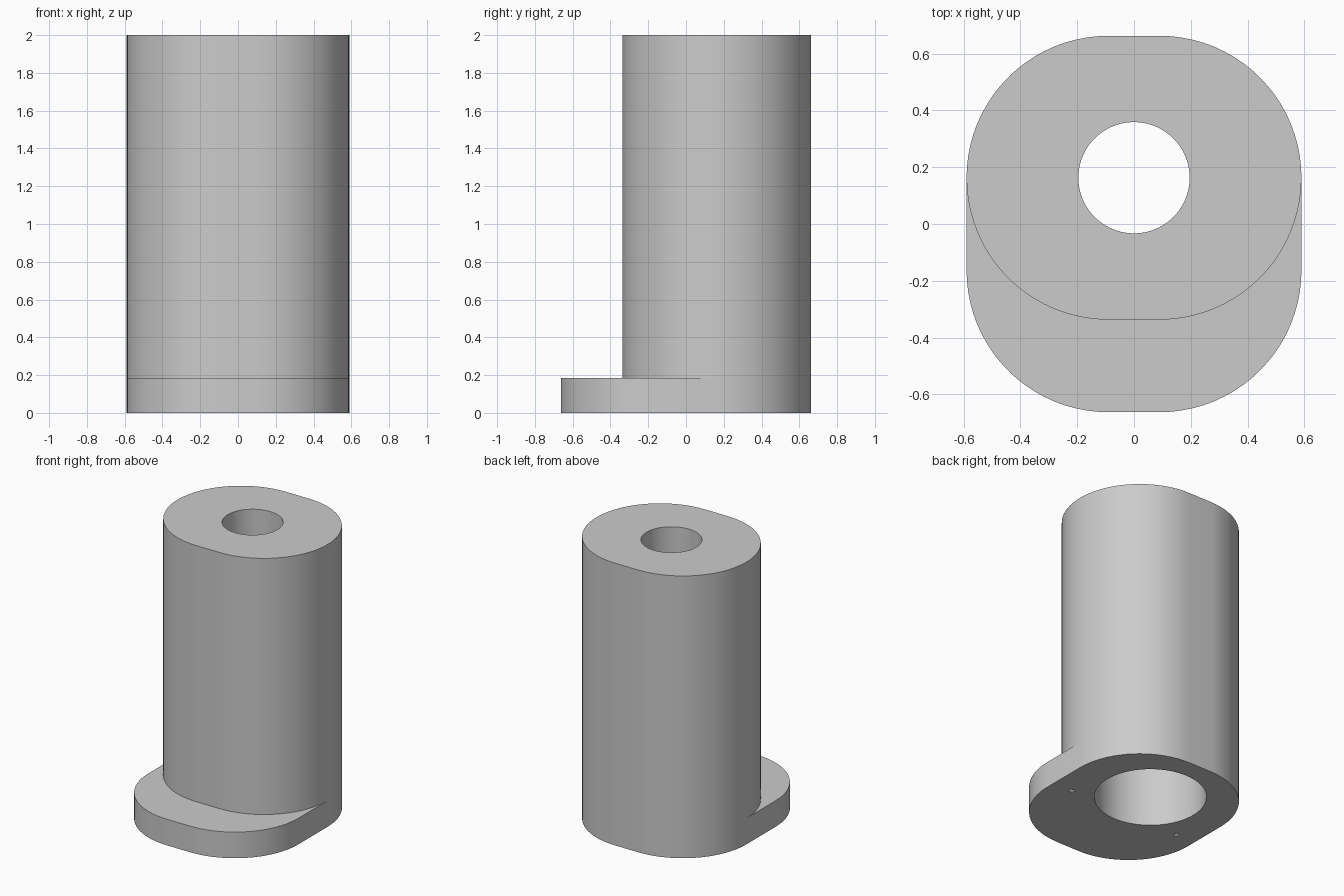
import bpy
import bmesh
from math import cos, sin, pi, radians
from mathutils import Matrix

if "Cube" in bpy.data.objects:
    bpy.data.objects.remove(bpy.data.objects["Cube"], do_unlink=True)

SEGMENTS = 20      # per quarter turn
CENTRE_Y = 0.163   # axis of the post and its bore
HEIGHT = 2.0
FLANGE_TOP = 0.185
BORE_STEP = 1.5    # where the wide bore meets the narrow one
OUTER, FLAT = 0.5, 0.09
NARROW, WIDE = 0.196, 0.36


def ring(bm, z, radius, flat=0.0, front_shift=0.0):
    """Rounded outline; its front half may be moved forward."""
    verts = []
    for quarter in range(4):
        side = 1 if quarter in (0, 3) else -1
        shift = front_shift if quarter >= 2 else 0.0
        for i in range(SEGMENTS + 1):
            a = (quarter + i / SEGMENTS) * pi / 2
            verts.append(bm.verts.new((side * flat + radius * cos(a),
                                       CENTRE_Y - shift + radius * sin(a), z)))
    return verts


def finish(bm, name):
    mesh = bpy.data.meshes.new(name)
    bm.to_mesh(mesh)
    bm.free()
    obj = bpy.data.objects.new(name, mesh)
    bpy.context.collection.objects.link(obj)
    return obj


# Flanged post: loft outside, over the top and back through the stepped bore
bm = bmesh.new()
shift = 2 * CENTRE_Y
rings = [
    ring(bm, 0, OUTER, FLAT, shift),
    ring(bm, FLANGE_TOP, OUTER, FLAT, shift),
    ring(bm, FLANGE_TOP, OUTER, FLAT),
    ring(bm, HEIGHT, OUTER, FLAT),
    ring(bm, HEIGHT, NARROW),
    ring(bm, BORE_STEP, NARROW),
    ring(bm, BORE_STEP, WIDE),
    ring(bm, 0, WIDE),
]
for k, lower in enumerate(rings):
    upper = rings[(k + 1) % len(rings)]
    for i in range(len(lower)):
        j = (i + 1) % len(lower)
        bm.faces.new((lower[i], lower[j], upper[j], upper[i]))
bmesh.ops.remove_doubles(bm, verts=bm.verts, dist=0.0001)
bmesh.ops.dissolve_degenerate(bm, edges=bm.edges, dist=0.0001)
bmesh.ops.recalc_face_normals(bm, faces=bm.faces)
post = finish(bm, "flanged_post")

# Two tiny square holes in the underside
bm = bmesh.new()
for side in (-1, 1):
    bmesh.ops.create_cube(bm, size=1, matrix=Matrix.Translation((side * 0.44, -0.1, 0))
                          @ Matrix.Diagonal((0.03, 0.03, 0.3, 1)))
cutter = finish(bm, "pin_hole_cutter")
cutter.hide_render = True

cut = post.modifiers.new("pin_holes", "BOOLEAN")
cut.operation = "DIFFERENCE"
cut.solver = "EXACT"
cut.object = cutter
bpy.ops.object.select_all(action="DESELECT")
post.select_set(True)
bpy.context.view_layer.objects.active = post
bpy.ops.object.modifier_apply(modifier=cut.name)
bpy.data.objects.remove(cutter, do_unlink=True)

# Plain grey finish
grey = bpy.data.materials.new("light_grey")
grey.use_nodes = True
colour = (0.6, 0.6, 0.6, 1)
grey.diffuse_color = colour
grey.node_tree.nodes["Principled BSDF"].inputs["Base Color"].default_value = colour
post.data.materials.clear()
post.data.materials.append(grey)
bpy.ops.object.shade_smooth_by_angle(angle=radians(30))
